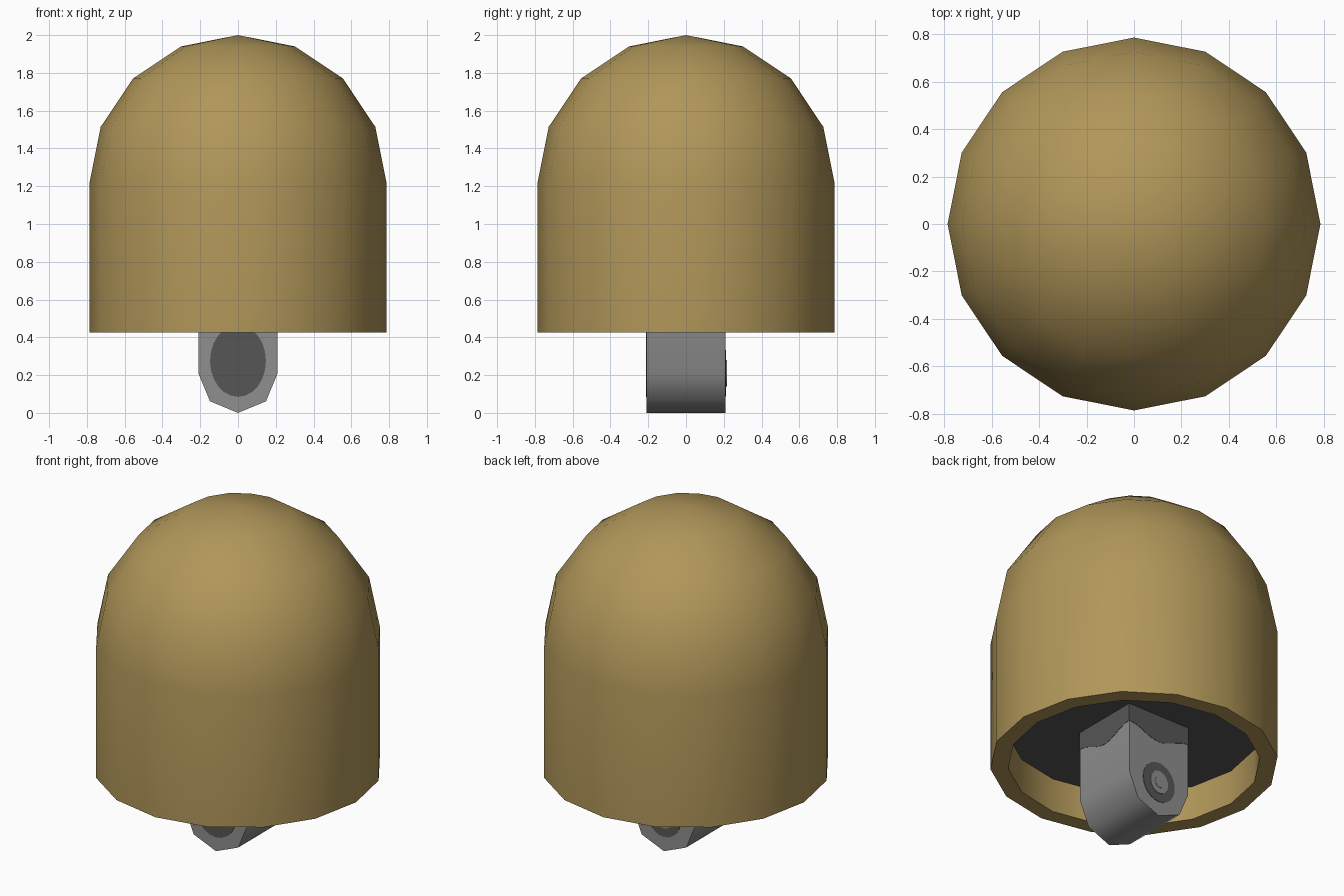
import bpy, bmesh, math
from mathutils import Matrix, Vector

if "Cube" in bpy.data.objects:
    bpy.data.objects.remove(bpy.data.objects["Cube"])


def srgb(v):
    v /= 255
    return v / 12.92 if v <= 0.04045 else ((v + 0.055) / 1.055) ** 2.4


def material(name, r, g, b):
    m = bpy.data.materials.new(name)
    m.diffuse_color = (srgb(r), srgb(g), srgb(b), 1)
    m.use_nodes = True
    m.node_tree.nodes["Principled BSDF"].inputs["Base Color"].default_value = m.diffuse_color
    return m


BRASS = material("brass", 176, 150, 89)
STEEL = material("steel grey", 142, 142, 142)
DARK = material("dark grey", 86, 86, 86)


def finish(name, bm, *mats):
    bmesh.ops.recalc_face_normals(bm, faces=bm.faces)
    mesh = bpy.data.meshes.new(name)
    bm.to_mesh(mesh)
    bm.free()
    ob = bpy.data.objects.new(name, mesh)
    bpy.context.collection.objects.link(ob)
    for m in mats:
        mesh.materials.append(m)
    return ob


def smooth(ob):
    bpy.ops.object.select_all(action='DESELECT')
    ob.select_set(True)
    bpy.context.view_layer.objects.active = ob
    bpy.ops.object.shade_smooth_by_angle(angle=math.radians(50))


def prism(name, outline, y0, y1, mat, turn=0.0):
    """Extrude an x-z outline from y0 to y1, then turn it around z."""
    bm = bmesh.new()
    f = bm.faces.new([bm.verts.new((x, y0, z)) for x, z in outline])
    ext = bmesh.ops.extrude_face_region(bm, geom=[f])
    moved = [v for v in ext["geom"] if isinstance(v, bmesh.types.BMVert)]
    bmesh.ops.translate(bm, verts=moved, vec=(0, y1 - y0, 0))
    bmesh.ops.rotate(bm, verts=bm.verts, cent=(0, 0, 0),
                     matrix=Matrix.Rotation(turn, 3, 'Z'))
    return finish(name, bm, mat)


def oval(rx, rz, cz, n=24):
    return [(rx * math.cos(i * math.tau / n), cz + rz * math.sin(i * math.tau / n))
            for i in range(n)]


# Domed shell with thick rim, closed by a dark plate recessed inside
R, RIM, BASE, PLATE = 0.787, 0.69, 0.425, 0.63
profile = [(R * math.sin(i * math.pi / 8), 2 - R + R * math.cos(i * math.pi / 8))
           for i in range(5)]
profile += [(R, BASE), (RIM, BASE), (RIM, PLATE), (0, PLATE)]
bm = bmesh.new()
vs = [bm.verts.new((r, 0, z)) for r, z in profile]
edges = [bm.edges.new(p) for p in zip(vs, vs[1:])]
bmesh.ops.spin(bm, geom=vs + edges, cent=(0, 0, 0), axis=(0, 0, 1),
               angle=math.tau, steps=16)
bmesh.ops.remove_doubles(bm, verts=bm.verts, dist=1e-4)
for f in bm.faces:
    f.material_index = int(all(abs(v.co.z - PLATE) < 1e-3 for v in f.verts))
smooth(finish("domed_shell", bm, BRASS, DARK))

# Lug hanging below, with a rounded underside
H = 0.21
lug = [(-H, PLATE)]
lug += [(-H * math.cos(i * math.pi / 4), H - H * math.sin(i * math.pi / 4)) for i in range(5)]
lug += [(H, PLATE)]
smooth(prism("lug", lug, -H, H, STEEL))

# Dark wavy band around the hidden top of the lug
band = [(-H, PLATE), (H, PLATE)]
band += [(H - H * i / 5, 0.525 - 0.06 * math.sin(i * math.pi / 10) ** 2) for i in range(11)]
for i, side in enumerate(("front", "right", "back", "left")):
    prism("lug_band_" + side, band, -H - 0.002, -H, DARK, i * math.pi / 2)

# Dark oval on the front, ring on the back
prism("front_oval", oval(0.148, 0.19, 0.275), -H - 0.003, -H, DARK)
prism("back_ring", oval(0.112, 0.122, 0.21), H, H + 0.003, DARK)
prism("back_ring_centre", oval(0.062, 0.07, 0.21), H, H + 0.006, STEEL)
prism("back_ring_dot", oval(0.03, 0.035, 0.21), H, H + 0.008, STEEL)
